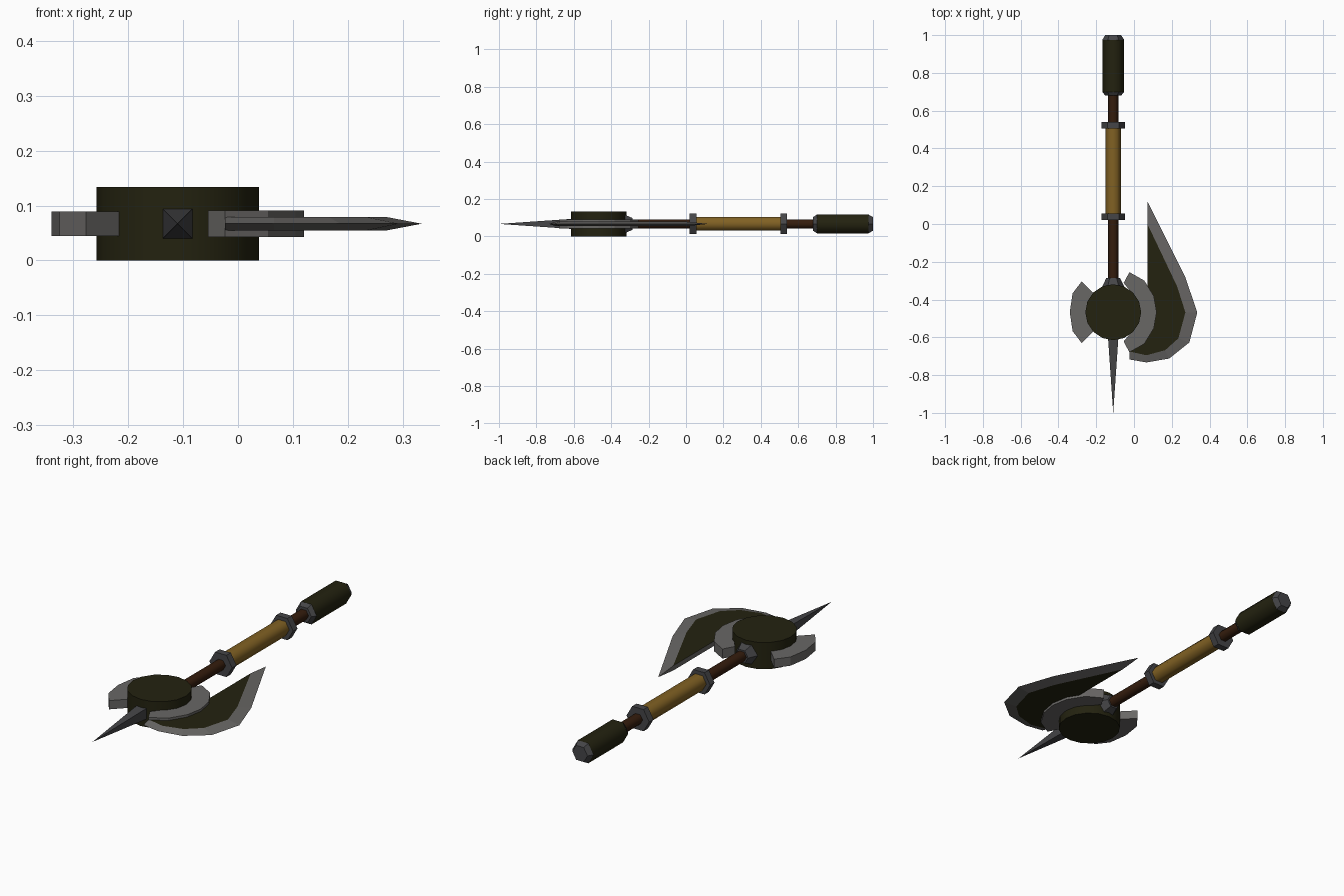
import bpy, bmesh, math
from mathutils import Matrix

if "Cube" in bpy.data.objects:
    bpy.data.objects.remove(bpy.data.objects["Cube"], do_unlink=True)

AXIS_X, HEAD_Y, MID_Z = -0.11, -0.467, 0.067


def material(name, rgb):
    m = bpy.data.materials.new(name)
    m.use_nodes = True
    m.diffuse_color = (*rgb, 1)
    m.node_tree.nodes["Principled BSDF"].inputs["Base Color"].default_value = (*rgb, 1)
    return m


GREEN = material("dark olive", (0.017, 0.016, 0.005))
STEEL = material("light steel", (0.14, 0.135, 0.13))
IRON = material("dark iron", (0.06, 0.06, 0.064))
WOOD = material("brown wood", (0.035, 0.012, 0.004))
LEATHER = material("tan leather", (0.22, 0.12, 0.017))


def finish(name, bm, mats, smooth=0):
    bmesh.ops.recalc_face_normals(bm, faces=bm.faces)
    me = bpy.data.meshes.new(name)
    bm.to_mesh(me)
    bm.free()
    for m in mats:
        me.materials.append(m)
    ob = bpy.data.objects.new(name, me)
    bpy.context.collection.objects.link(ob)
    if smooth:
        bpy.ops.object.select_all(action="DESELECT")
        ob.select_set(True)
        bpy.context.view_layer.objects.active = ob
        bpy.ops.object.shade_smooth_by_angle(angle=math.radians(smooth))


def rod(name, mat, y0, y1, r0, r1=None, sides=6, smooth=0, turn=0):
    """Prism or cone along y, with a corner pointing to +x."""
    bm = bmesh.new()
    bmesh.ops.create_cone(bm, cap_ends=True, segments=sides, radius1=r0,
                          radius2=r0 if r1 is None else r1, depth=y1 - y0)
    bmesh.ops.remove_doubles(bm, verts=bm.verts, dist=0.0001)
    corner = max(bm.verts, key=lambda v: v.co.xy.length).co
    start = math.atan2(corner.y, corner.x)
    place = (Matrix.Translation((AXIS_X, (y0 + y1) / 2, MID_Z))
             @ Matrix.Rotation(-math.pi / 2, 4, "X")
             @ Matrix.Rotation(turn - start, 4, "Z"))
    bmesh.ops.transform(bm, matrix=place, verts=bm.verts)
    finish(name, bm, [mat], smooth)


def crescent(name, outer, inner, half):
    """Plate symmetric about the head centre line, from half outlines."""
    def whole(pts):
        return pts + [(x, -y) for x, y in reversed(pts[:-1])]
    rim, hub = whole(outer), whole(inner)
    bm = bmesh.new()
    # rows run round the section: rim low, rim high, hub high, hub low
    rows = [[bm.verts.new((x, HEAD_Y + y, MID_Z + s * half)) for x, y in pts]
            for pts, s in ((rim, -1), (rim, 1), (hub, 1), (hub, -1))]
    for a, b in zip(rows, rows[1:] + rows[:1]):
        for i in range(len(rim) - 1):
            bm.faces.new((a[i], a[i + 1], b[i + 1], b[i]))
    for i in (0, -1):
        bm.faces.new([r[i] for r in rows])
    finish(name, bm, [STEEL])


# Handle
rod("haft", WOOD, -0.4, 0.72, 0.027, smooth=65)
rod("grip", LEATHER, 0.04, 0.52, 0.042, smooth=65)
for label, y in (("lower", 0.02), ("upper", 0.505)):
    rod(label + "_grip_ring", IRON, y, y + 0.035, 0.063)
rod("pommel", GREEN, 0.7, 0.975, 0.058, smooth=65)
rod("pommel_front_cap", IRON, 0.68, 0.7, 0.042, 0.058)
rod("pommel_end_cap", IRON, 0.975, 1.0, 0.058, 0.042)
rod("head_collar", IRON, -0.33, -0.285, 0.058, 0.036)

# Head drum
bm = bmesh.new()
bmesh.ops.create_cone(bm, cap_ends=True, segments=16, radius1=0.148, radius2=0.148,
                      depth=0.134, matrix=Matrix.Translation((AXIS_X, HEAD_Y, MID_Z)))
finish("head_drum", bm, [GREEN], 35)

# Front spike
rod("spike", IRON, -1.0, -0.6, 0.0, 0.039, sides=4, turn=math.pi / 4)

# Crescent mounts, as offsets from the head centre line
crescent("back_crescent",
         [(-0.277, 0.163), (-0.325, 0.1), (-0.34, 0)],
         [(-0.205, 0.09), (-0.22, 0.05), (-0.225, 0)], 0.022)
crescent("blade_crescent",
         [(-0.024, 0.212), (0.055, 0.167), (0.105, 0.085), (0.12, 0)],
         [(-0.055, 0.155), (-0.01, 0.1), (0.005, 0.05), (0.01, 0)], 0.024)

# Blade: flat painted cheeks with a bevel running to a sharp edge
edge = [(0.071, 0.12), (0.272, -0.283), (0.335, -0.468), (0.293, -0.627),
        (0.187, -0.712), (0.066, -0.733), (-0.024, -0.717)]
cheek = [(0.071, 0.0), (0.228, -0.33), (0.272, -0.468), (0.235, -0.605),
         (0.165, -0.668), (0.066, -0.695), (-0.024, -0.675)]
back = [(-0.024, -0.63), (0.071, -0.42)]
bm = bmesh.new()
sharp = [bm.verts.new((x, y, MID_Z)) for x, y in edge]
low, high = [[bm.verts.new((x, y, MID_Z + s * 0.012)) for x, y in cheek + back]
             for s in (-1, 1)]
n = len(edge)
for ring in (low, high):
    bm.faces.new(ring).material_index = 1
    for i in range(n - 1):
        bm.faces.new((sharp[i], sharp[i + 1], ring[i + 1], ring[i]))
for i in (0, n - 1):
    bm.faces.new((sharp[i], low[i], high[i]))
for i in range(n - 1, len(low)):
    j = (i + 1) % len(low)
    bm.faces.new((low[i], low[j], high[j], high[i]))
finish("blade", bm, [STEEL, GREEN])
